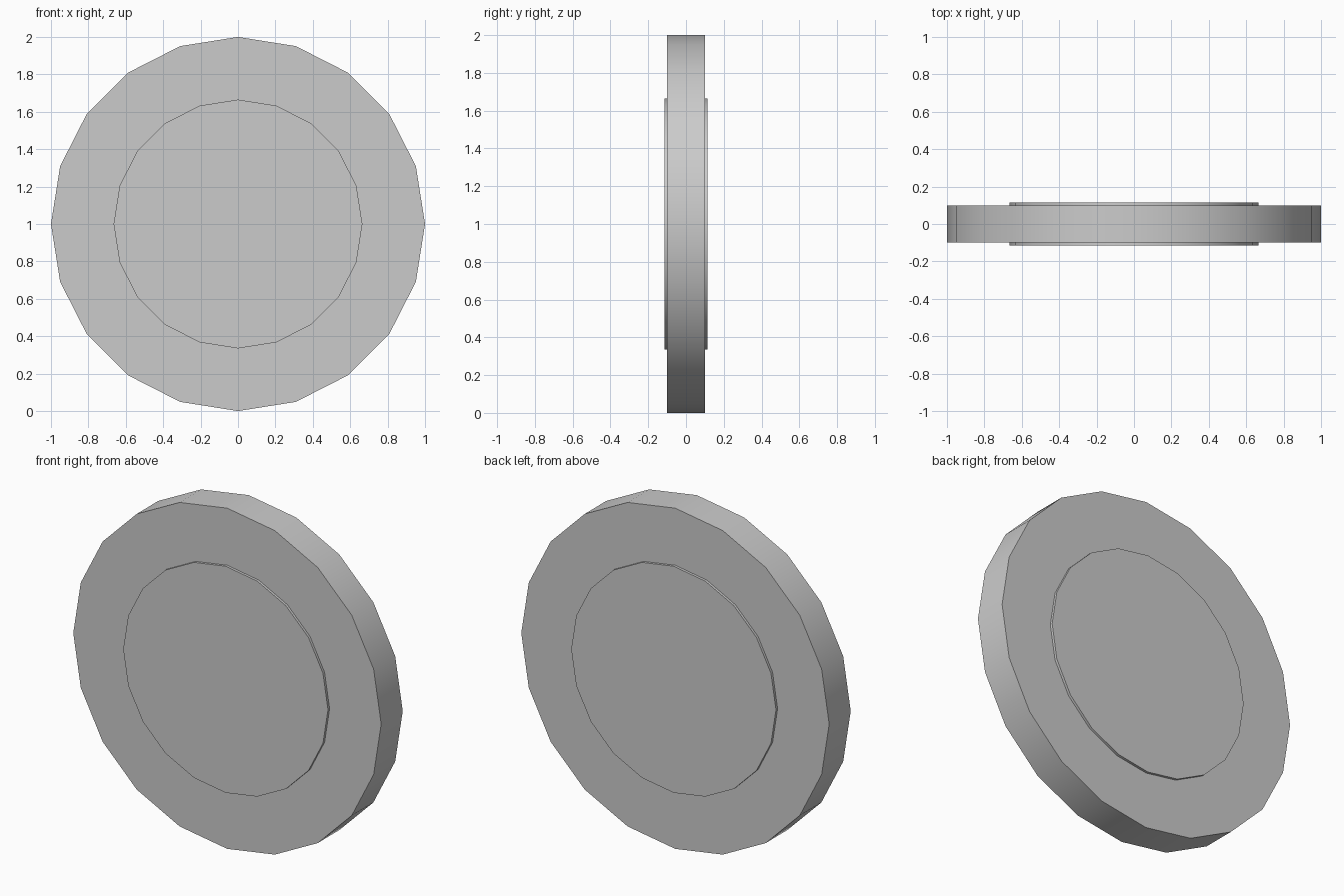
import bpy
from math import radians

if "Cube" in bpy.data.objects:
    bpy.data.objects.remove(bpy.data.objects["Cube"])


def disc(name, radius, depth):
    """20-sided disc standing upright, axis along y."""
    bpy.ops.mesh.primitive_cylinder_add(
        vertices=20, radius=radius, depth=depth,
        location=(0, 0, 1), rotation=(radians(90), 0, 0))
    obj = bpy.context.object
    obj.name = name
    bpy.ops.object.transform_apply(location=False, rotation=True, scale=True)
    # Smooth rim, sharp flat faces
    bpy.ops.object.shade_smooth_by_angle(angle=radians(30))
    return obj


# Outer wheel body
disc("wheel_rim", 1.0, 0.2)

# Hub passing through, raised slightly on both faces
disc("wheel_hub", 0.665, 0.23)
